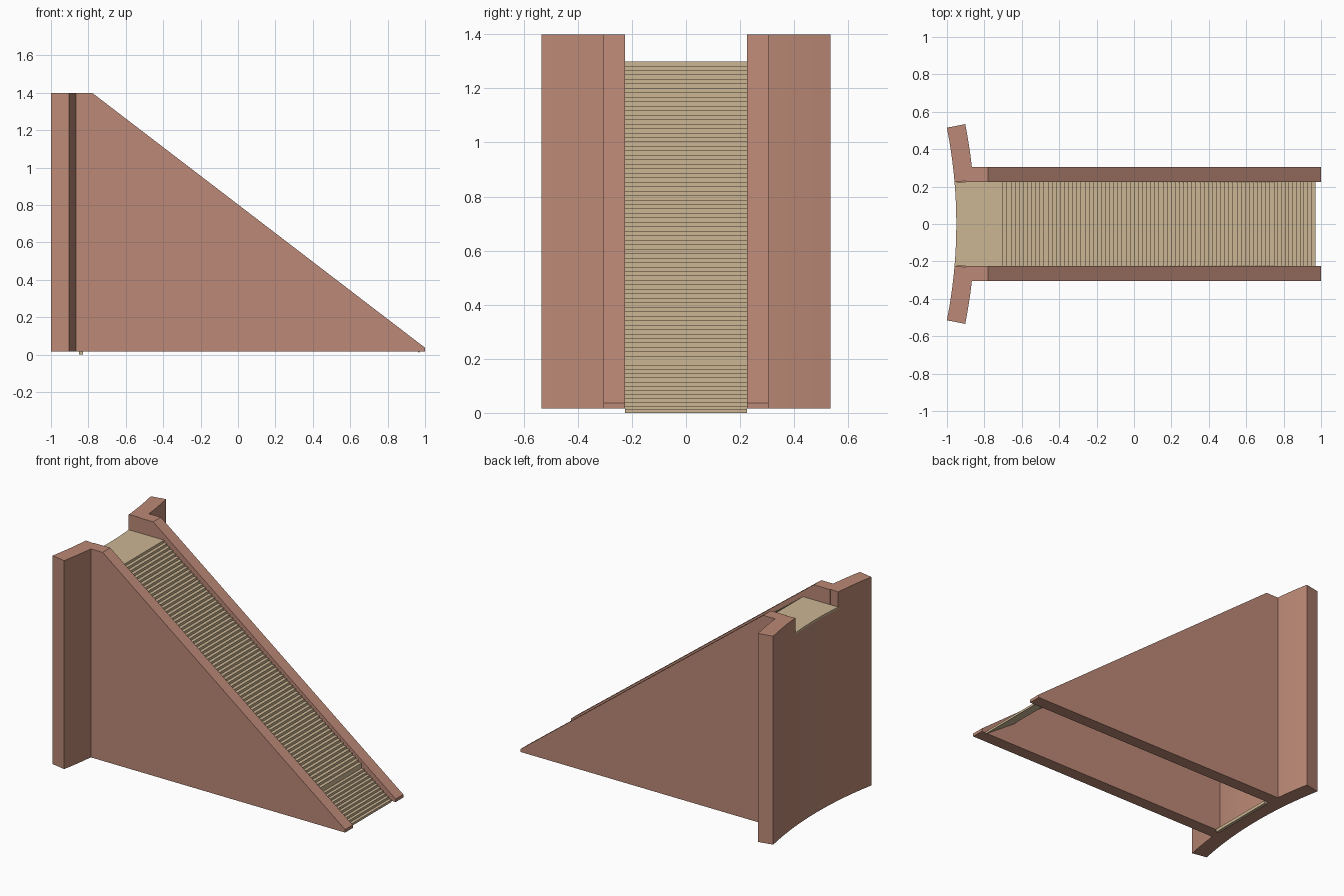
import bpy, bmesh, math
from mathutils import Vector

if "Cube" in bpy.data.objects:
    bpy.data.objects.remove(bpy.data.objects["Cube"])


def material(name, rgb):
    m = bpy.data.materials.new(name)
    m.diffuse_color = (*rgb, 1)
    m.use_nodes = True
    m.node_tree.nodes["Principled BSDF"].inputs["Base Color"].default_value = m.diffuse_color
    return m


BRICK = material("terracotta", (0.50, 0.25, 0.18))
SAND = material("sandstone", (0.60, 0.465, 0.29))


def prism(name, points, offset, mat):
    """Extrude a closed outline of 3D points along offset."""
    bm = bmesh.new()
    face = bm.faces.new([bm.verts.new(p) for p in points])
    new = bmesh.ops.extrude_face_region(bm, geom=[face])["geom"]
    verts = [v for v in new if isinstance(v, bmesh.types.BMVert)]
    bmesh.ops.translate(bm, vec=Vector(offset), verts=verts)
    bmesh.ops.recalc_face_normals(bm, faces=bm.faces)
    me = bpy.data.meshes.new(name)
    bm.to_mesh(me)
    bm.free()
    me.materials.append(mat)
    ob = bpy.data.objects.new(name, me)
    bpy.context.collection.objects.link(ob)
    return ob


BASE, TOP, DECK = 0.017, 1.40, 1.30
INNER, OUTER = 0.225, 0.305      # side wall faces
CX, R_BACK, R_FRONT = -3.6, 2.65, 2.75   # curved wall in plan


def arc(radius, a0, a1, z, n=8):
    return [(CX + radius * math.cos(a0 + (a1 - a0) * i / n),
             radius * math.sin(a0 + (a1 - a0) * i / n), z) for i in range(n + 1)]


def curved_wall(name, a0, a1, top):
    pts = arc(R_BACK, a0, a1, BASE) + arc(R_FRONT, a1, a0, BASE)
    return prism(name, pts, (0, 0, top - BASE), BRICK)


# Curved back wall: low centre under the landing, tall wings on both sides
A_IN, A_END = math.asin(INNER / R_BACK), 0.1955
curved_wall("back_wall_centre", -A_IN, A_IN, DECK - 0.012)
curved_wall("back_wing_right", -A_END, -A_IN, TOP)
curved_wall("back_wing_left", A_IN, A_END, TOP)

# Sloping side walls
for side, y in (("right", -OUTER), ("left", INNER)):
    outline = [(-0.90, BASE), (1.0, BASE), (1.0, 0.037), (-0.78, TOP), (-0.90, TOP)]
    prism("side_wall_" + side, [(x, y, z) for x, z in outline],
          (0, OUTER - INNER, 0), BRICK)

# Landing slab, following the curve at the back
landing = arc(R_BACK, -A_IN, A_IN, DECK - 0.012) + [
    (-0.70, INNER, DECK - 0.012), (-0.70, -INNER, DECK - 0.012)]
prism("landing", landing, (0, 0, 0.012), SAND)


def flight(name, x0, z0, x1, z1, count, drop):
    """Thin stepped slab going down from (x0, z0) to (x1, z1)."""
    dx, dz = (x1 - x0) / count, (z0 - z1) / count
    pts = [(x0, z0)]
    for i in range(count):
        z = z0 - (i + 1) * dz
        pts += [(x0 + i * dx, z), (x0 + (i + 1) * dx, z)]
    pts += [(x1, z1 - drop), (x0, z0 - dz - drop)]
    return prism(name, [(x, -INNER, z) for x, z in pts], (0, 2 * INNER, 0), SAND)


# Two flights of fine steps with a small drop between them
flight("upper_steps", -0.70, DECK, 0.75, 0.21, 66, 0.02)
flight("lower_steps", 0.75, 0.19, 0.97, 0.025, 11, 0.015)

# Small sill at the foot of the back wall
prism("floor_sill", [(-0.85, -INNER, 0), (-0.83, -INNER, 0),
                     (-0.83, INNER, 0), (-0.85, INNER, 0)], (0, 0, 0.02), SAND)
